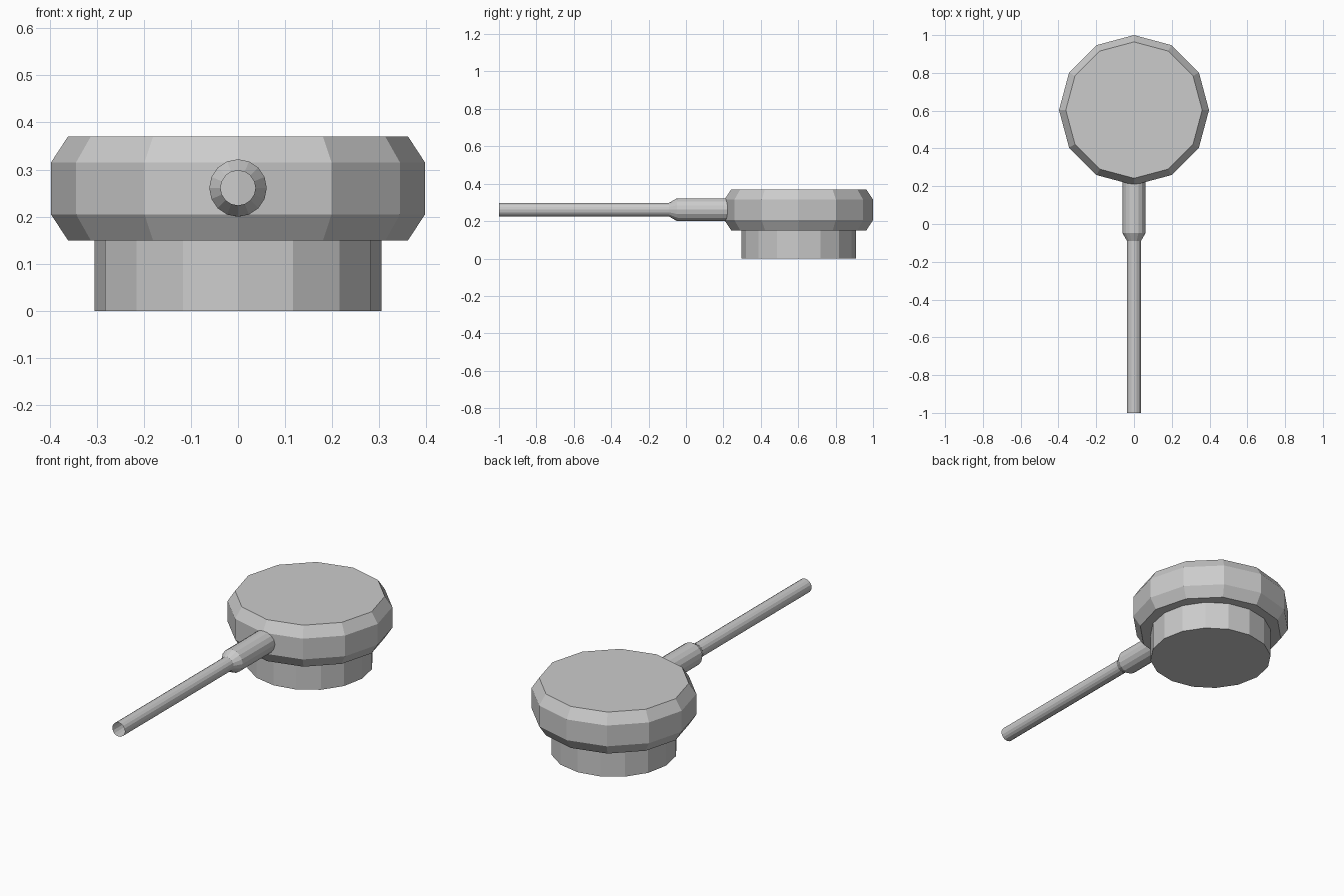
import bpy, bmesh
from math import cos, sin, tau, pi
from mathutils import Matrix

if "Cube" in bpy.data.objects:
    bpy.data.objects.remove(bpy.data.objects["Cube"])


def lathe(name, profile, sides, matrix, cap_start=True, cap_end=True):
    """Revolve (radius, height) points around local z into a flat-faced solid."""
    bm = bmesh.new()
    rings = [[bm.verts.new((r * cos(tau * i / sides), r * sin(tau * i / sides), h))
              for i in range(sides)] for r, h in profile]
    for a, b in zip(rings, rings[1:]):
        for i in range(sides):
            j = (i + 1) % sides
            bm.faces.new((a[i], a[j], b[j], b[i]))
    if cap_start:
        bm.faces.new(rings[0][::-1])
    if cap_end:
        bm.faces.new(rings[-1])
    bm.transform(matrix)
    mesh = bpy.data.meshes.new(name)
    bm.to_mesh(mesh)
    bm.free()
    obj = bpy.data.objects.new(name, mesh)
    bpy.context.collection.objects.link(obj)
    return obj


head_place = Matrix.Translation((0, 0.603, 0))

# Twelve-sided head with bevelled rims
lathe("head", [(0.361, 0.15), (0.397, 0.205), (0.397, 0.315), (0.361, 0.37)],
      12, head_place)

# Sixteen-sided base under the head
lathe("base", [(0.305, 0.0), (0.305, 0.15)], 16, head_place, cap_end=False)

# Stepped tube pointing to the front, open at its free end
tube_place = Matrix.Translation((0, 0, 0.261)) @ Matrix.Rotation(-pi / 2, 4, 'X')
lathe("tube", [(0.037, -1.0), (0.037, -0.09), (0.061, -0.048), (0.061, 0.23)],
      16, tube_place, cap_start=False)
